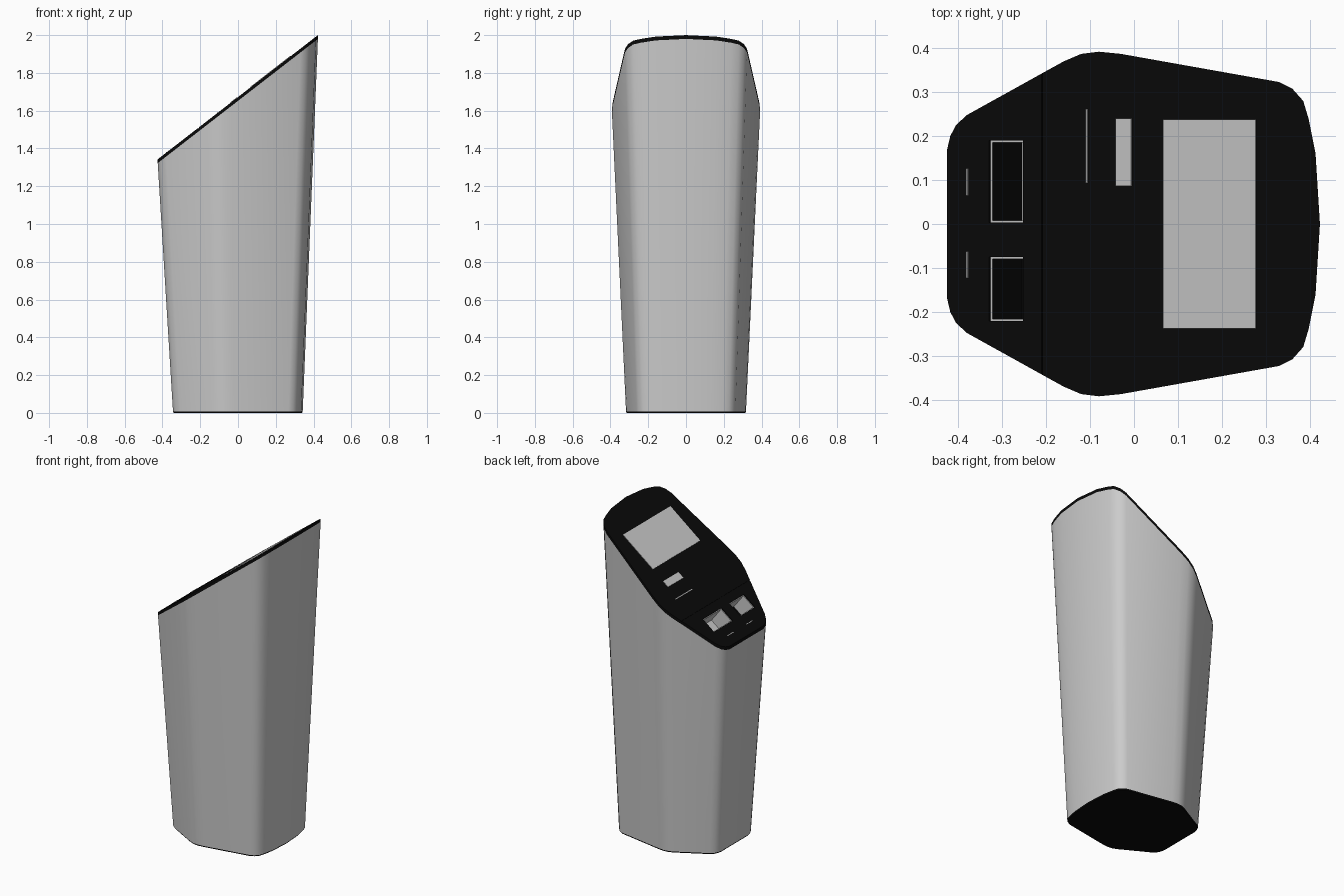
import bpy, bmesh, math
from mathutils import Matrix

cube = bpy.data.objects.get("Cube")
if cube:
    bpy.data.objects.remove(cube, do_unlink=True)

SLOPE, MID = 0.775, 1.672          # slanted top plane: z = MID + SLOPE * x
TILT = math.atan(SLOPE)
RIM = 0.02                         # thickness of the top panel


def material(name, value):
    m = bpy.data.materials.new(name)
    m.use_nodes = True
    colour = (value, value, value, 1)
    m.diffuse_color = colour
    m.node_tree.nodes["Principled BSDF"].inputs["Base Color"].default_value = colour
    return m


GREY = material("light grey", 0.6)
BLACK = material("black", 0.003)

# Half of the rounded six-sided outline, mirrored across y
half = [(-0.425, 0.17), (-0.418, 0.2), (-0.405, 0.225), (-0.38, 0.248),
        (-0.16, 0.37), (-0.12, 0.387), (-0.08, 0.392), (-0.03, 0.387),
        (0.33, 0.323), (0.36, 0.308), (0.385, 0.28), (0.397, 0.24),
        (0.413, 0.16), (0.423, 0)]
outline = half + [(x, -y) for x, y in reversed(half[:-1])]


def add_object(name, bm, *mats):
    bmesh.ops.recalc_face_normals(bm, faces=bm.faces)
    mesh = bpy.data.meshes.new(name)
    bm.to_mesh(mesh)
    bm.free()
    for m in mats:
        mesh.materials.append(m)
    ob = bpy.data.objects.new(name, mesh)
    bpy.context.collection.objects.link(ob)
    return ob


def activate(ob):
    bpy.ops.object.select_all(action='DESELECT')
    ob.select_set(True)
    bpy.context.view_layer.objects.active = ob


def flat_ring(scale, z):
    return [(x * scale, y * scale, z) for x, y in outline]


def slant_ring(drop):
    return [(x, y, MID + SLOPE * x - drop) for x, y in outline]


def loft(name, lower, upper, mat, caps):
    bm = bmesh.new()
    a = [bm.verts.new(p) for p in lower]
    b = [bm.verts.new(p) for p in upper]
    for i in range(len(a)):
        j = (i + 1) % len(a)
        bm.faces.new((a[i], a[j], b[j], b[i]))
    if caps:
        bm.faces.new(a)
        bm.faces.new(b)
    ob = add_object(name, bm, mat)
    activate(ob)
    bpy.ops.object.shade_smooth_by_angle(angle=math.radians(35))
    return ob


def panel_box(x0, x1, y0, y1, w0, w1):
    """Box lying on the slanted plane, w measured along its normal."""
    c = math.cos(TILT)
    size = ((x1 - x0) / c, y1 - y0, w1 - w0)
    centre = ((x0 + x1) / 2 / c, (y0 + y1) / 2, (w0 + w1) / 2)
    bm = bmesh.new()
    bmesh.ops.create_cube(bm, size=1, matrix=Matrix.Translation(centre)
                          @ Matrix.Diagonal((*size, 1)))
    return bm


def place(bm):
    bm.transform(Matrix.Translation((0, 0, MID)) @ Matrix.Rotation(-TILT, 4, 'Y'))
    return bm


# Base, tapered housing and slanted top panel
loft("base", flat_ring(0.8, 0), flat_ring(0.81, 0.008), BLACK, True)
loft("housing", flat_ring(0.81, 0.008), slant_ring(RIM), GREY, False)
panel = loft("top_panel", slant_ring(RIM), slant_ring(0), BLACK, True)

# Openings and seam cut into the panel
pockets = {"left_tray": (-0.33, -0.252, 0.003, 0.19),
           "right_tray": (-0.33, -0.252, -0.221, -0.075)}
cuts = [(*p, -0.06, 0.06) for p in pockets.values()]
cuts.append((-0.211, -0.208, -0.5, 0.5, -0.004, 0.05))
for cut in cuts:
    cutter = add_object("cutter", place(panel_box(*cut)), BLACK)
    cutter.hide_render = True
    mod = panel.modifiers.new("cut", 'BOOLEAN')
    mod.operation = 'DIFFERENCE'
    mod.solver = 'EXACT'
    mod.object = cutter
    activate(panel)
    bpy.ops.object.modifier_apply(modifier=mod.name)
    bpy.data.objects.remove(cutter, do_unlink=True)

# Recessed trays: a block with a rimmed pocket, dark on its lower wall
for name, area in pockets.items():
    bm = panel_box(*area, -0.13, -0.006)
    bm.faces.ensure_lookup_table()
    top = max(bm.faces, key=lambda f: f.calc_center_median().z)
    bmesh.ops.inset_region(bm, faces=[top], thickness=0.007)
    ext = bmesh.ops.extrude_face_region(bm, geom=[top])
    floor = [f for f in ext["geom"] if isinstance(f, bmesh.types.BMFace)][0]
    bmesh.ops.translate(bm, verts=floor.verts, vec=(0, 0, -0.11))
    if top.is_valid:
        bmesh.ops.delete(bm, geom=[top], context='FACES_ONLY')
    walls = [f for e in floor.edges for f in e.link_faces if f != floor]
    min(walls, key=lambda f: f.calc_center_median().x).material_index = 1
    if name == "right_tray":
        floor.material_index = 1
    add_object(name, place(bm), GREY, BLACK)

# Screen, reader plate and thin slot markings
plates = {"screen": (0.068, 0.278, -0.238, 0.238),
          "reader_plate": (-0.04, -0.005, 0.086, 0.24),
          "card_slot": (-0.109, -0.105, 0.093, 0.262),
          "left_tray_mark": (-0.38, -0.377, 0.065, 0.126),
          "right_tray_mark": (-0.38, -0.377, -0.123, -0.063)}
for name, area in plates.items():
    add_object(name, place(panel_box(*area, -0.003, 0.003)), GREY)
